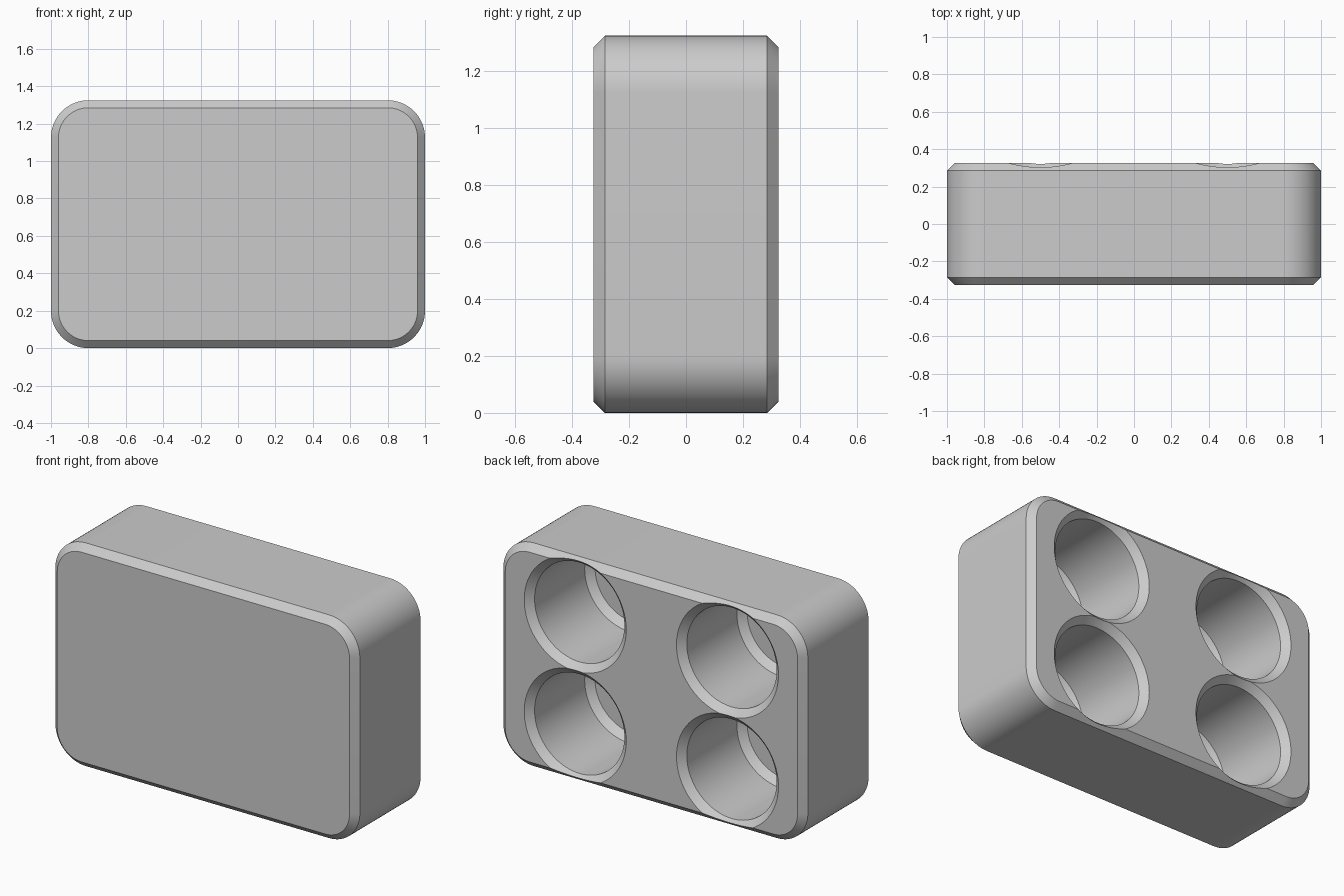
import bpy, bmesh
from math import sin, cos, pi

W, D, H = 2.0, 0.65, 1.325      # overall width, depth, height
R, C = 0.2, 0.04                # corner radius, chamfer size
RIM, FLOOR = 0.335, 0.55        # pocket rim radius and pocket depth
ARC, ROUND = 16, 96             # segments per corner and per pocket

if "Cube" in bpy.data.objects:
    bpy.data.objects.remove(bpy.data.objects["Cube"])

grey = bpy.data.materials.new("light grey")
grey.use_nodes = True
grey.diffuse_color = (0.6, 0.6, 0.6, 1)
grey.node_tree.nodes["Principled BSDF"].inputs["Base Color"].default_value = (0.6, 0.6, 0.6, 1)


def loft(name, rings):
    """Join equal closed rings into a capped solid."""
    bm = bmesh.new()
    loops = [[bm.verts.new(p) for p in ring] for ring in rings]
    n = len(loops[0])
    for a, b in zip(loops, loops[1:]):
        for i in range(n):
            j = (i + 1) % n
            bm.faces.new((a[i], a[j], b[j], b[i]))
    bm.faces.new(loops[0])
    bm.faces.new(loops[-1])
    bmesh.ops.recalc_face_normals(bm, faces=bm.faces)
    mesh = bpy.data.meshes.new(name)
    bm.to_mesh(mesh)
    bm.free()
    mesh.materials.append(grey)
    obj = bpy.data.objects.new(name, mesh)
    bpy.context.collection.objects.link(obj)
    return obj


def rounded_ring(y, inset):
    """Rounded rectangle in the xz plane."""
    points = []
    r = R - inset
    for q, (sx, sz) in enumerate([(1, 1), (-1, 1), (-1, -1), (1, -1)]):
        for k in range(ARC + 1):
            a = (q + k / ARC) * pi / 2
            points.append((sx * (W / 2 - R) + r * cos(a), y,
                           H / 2 + sz * (H / 2 - R) + r * sin(a)))
    return points


def circle_ring(x, z, r, y):
    return [(x + r * cos(2 * pi * k / ROUND), y, z + r * sin(2 * pi * k / ROUND))
            for k in range(ROUND)]


# Rounded block with chamfered front and back edges
block = loft("block", [rounded_ring(-D / 2, C), rounded_ring(-D / 2 + C, 0),
                       rounded_ring(D / 2 - C, 0), rounded_ring(D / 2, C)])

# Four blind round pockets in the back, chamfered at rim and floor
for x in (-W / 4, W / 4):
    for z in (H / 4, 3 * H / 4):
        steps = [(RIM + C, -C), (RIM - C, C), (RIM - C, FLOOR - C), (RIM - 2 * C, FLOOR)]
        cutter = loft("pocket_cutter", [circle_ring(x, z, r, D / 2 - d) for r, d in steps])
        cutter.hide_render = True
        cut = block.modifiers.new("pocket", 'BOOLEAN')
        cut.operation = 'DIFFERENCE'
        cut.solver = 'EXACT'
        cut.object = cutter
        bpy.context.view_layer.objects.active = block
        bpy.ops.object.modifier_apply(modifier=cut.name)
        bpy.data.objects.remove(cutter)

# Smooth curves, keep chamfer edges crisp
bpy.ops.object.select_all(action='DESELECT')
block.select_set(True)
bpy.context.view_layer.objects.active = block
bpy.ops.object.shade_smooth_by_angle(angle=pi / 6)
